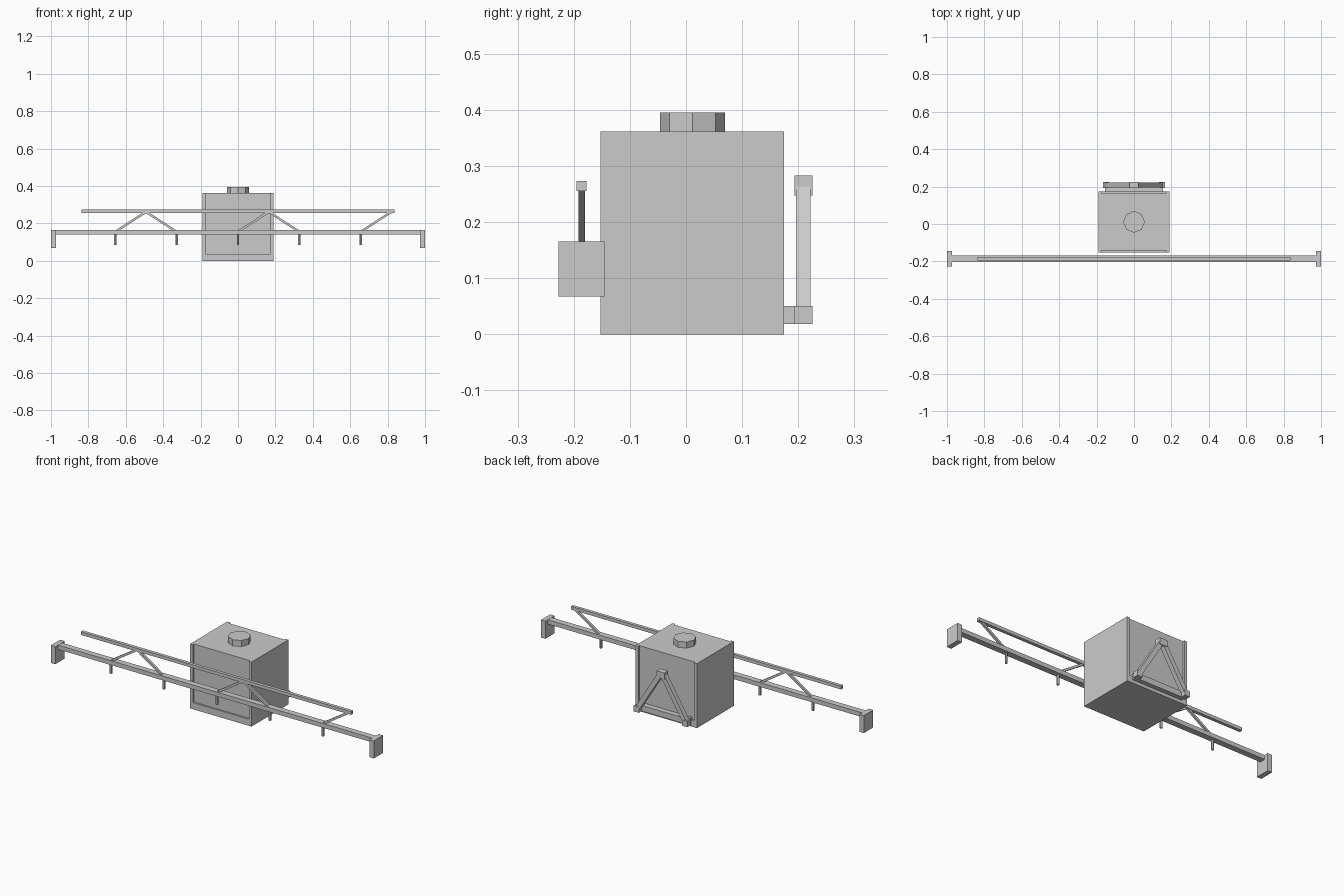
import bpy, bmesh
from mathutils import Vector

if "Cube" in bpy.data.objects:
    bpy.data.objects.remove(bpy.data.objects["Cube"])


def make(name, bm):
    bmesh.ops.recalc_face_normals(bm, faces=bm.faces)
    mesh = bpy.data.meshes.new(name)
    bm.to_mesh(mesh)
    bm.free()
    ob = bpy.data.objects.new(name, mesh)
    bpy.context.collection.objects.link(ob)
    return ob


def box(name, x, y, z):
    """Box from (min, max) pairs."""
    bm = bmesh.new()
    bmesh.ops.create_cube(bm, size=1)
    for v in bm.verts:
        v.co = [r[0] if c < 0 else r[1] for c, r in zip(v.co, (x, y, z))]
    return make(name, bm)


def beam(name, a, b, width, depth):
    """Square bar between two points lying in one XZ plane."""
    a, b = Vector(a), Vector(b)
    d = (b - a).normalized()
    side = d.cross(Vector((0, 1, 0))) * width / 2
    back = Vector((0, depth / 2, 0))
    bm = bmesh.new()
    ring = [side + back, side - back, -side - back, -side + back]
    lo = [bm.verts.new(a + o) for o in ring]
    hi = [bm.verts.new(b + o) for o in ring]
    bm.faces.new(lo)
    bm.faces.new(hi)
    for i in range(4):
        j = (i + 1) % 4
        bm.faces.new((lo[i], lo[j], hi[j], hi[i]))
    return make(name, bm)


def cylinder(name, x, y, z, radius, sides):
    bm = bmesh.new()
    bmesh.ops.create_cone(bm, cap_ends=True, segments=sides, radius1=radius,
                          radius2=radius, depth=z[1] - z[0])
    bmesh.ops.translate(bm, vec=(x, y, sum(z) / 2), verts=bm.verts)
    return make(name, bm)


# Tank with side posts and bottom rails framing the front and back
X, Y0, Y1, H = 0.19, -0.152, 0.175, 0.361
POST, RAIL, DEEP = 0.017, 0.037, 0.01
box("tank", (-X, X), (Y0 + DEEP, Y1 - DEEP), (0, H))
for side, y in (("front", (Y0, Y0 + DEEP)), ("back", (Y1 - DEEP, Y1))):
    bm = bmesh.new()
    outline = [(-X, 0), (X, 0), (X, H), (X - POST, H), (X - POST, RAIL),
               (POST - X, RAIL), (POST - X, H), (-X, H)]
    face = bm.faces.new([bm.verts.new((px, y[0], pz)) for px, pz in outline])
    ext = bmesh.ops.extrude_face_region(bm, geom=[face])
    moved = [g for g in ext["geom"] if isinstance(g, bmesh.types.BMVert)]
    bmesh.ops.translate(bm, vec=(0, y[1] - y[0], 0), verts=moved)
    make(side + "_tank_frame", bm)

# Filler cap
cylinder("filler_cap", 0, 0.0115, (H, 0.395), 0.058, 8)

# Rear hitch A-frame
box("hitch_crossbar", (-0.155, 0.155), (0.17, 0.2), (0.018, 0.05))
box("hitch_top_block", (-0.024, 0.024), (0.193, 0.225), (0.247, 0.283))
for s, n in ((-1, "left"), (1, "right")):
    box(n + "_hitch_foot", sorted((s * 0.134, s * 0.166)),
        (0.193, 0.225), (0.018, 0.05))
    beam(n + "_hitch_leg", (s * 0.15, 0.209, 0.035), (s * 0.012, 0.209, 0.258),
         0.026, 0.026)

# Spray boom with end plates
BY = -0.186
box("lower_boom", (-0.975, 0.975), (-0.202, -0.168), (0.14, 0.164))
box("upper_boom", (-0.836, 0.836), (BY - 0.009, BY + 0.009), (0.255, 0.273))
for s, n in ((-1, "left"), (1, "right")):
    box(n + "_end_plate", sorted((s * 0.972, s)), (-0.227, -0.145), (0.067, 0.165))

# Nozzles and alternating truss braces
for i in range(5):
    x = (i - 2) * 0.328
    lean = 0.165 if i % 2 == 0 else -0.165
    cylinder(f"nozzle_{i}", x, BY, (0.085, 0.145), 0.007, 6)
    beam(f"brace_{i}", (x, BY, 0.155), (x + lean, BY, 0.262), 0.012, 0.012)
